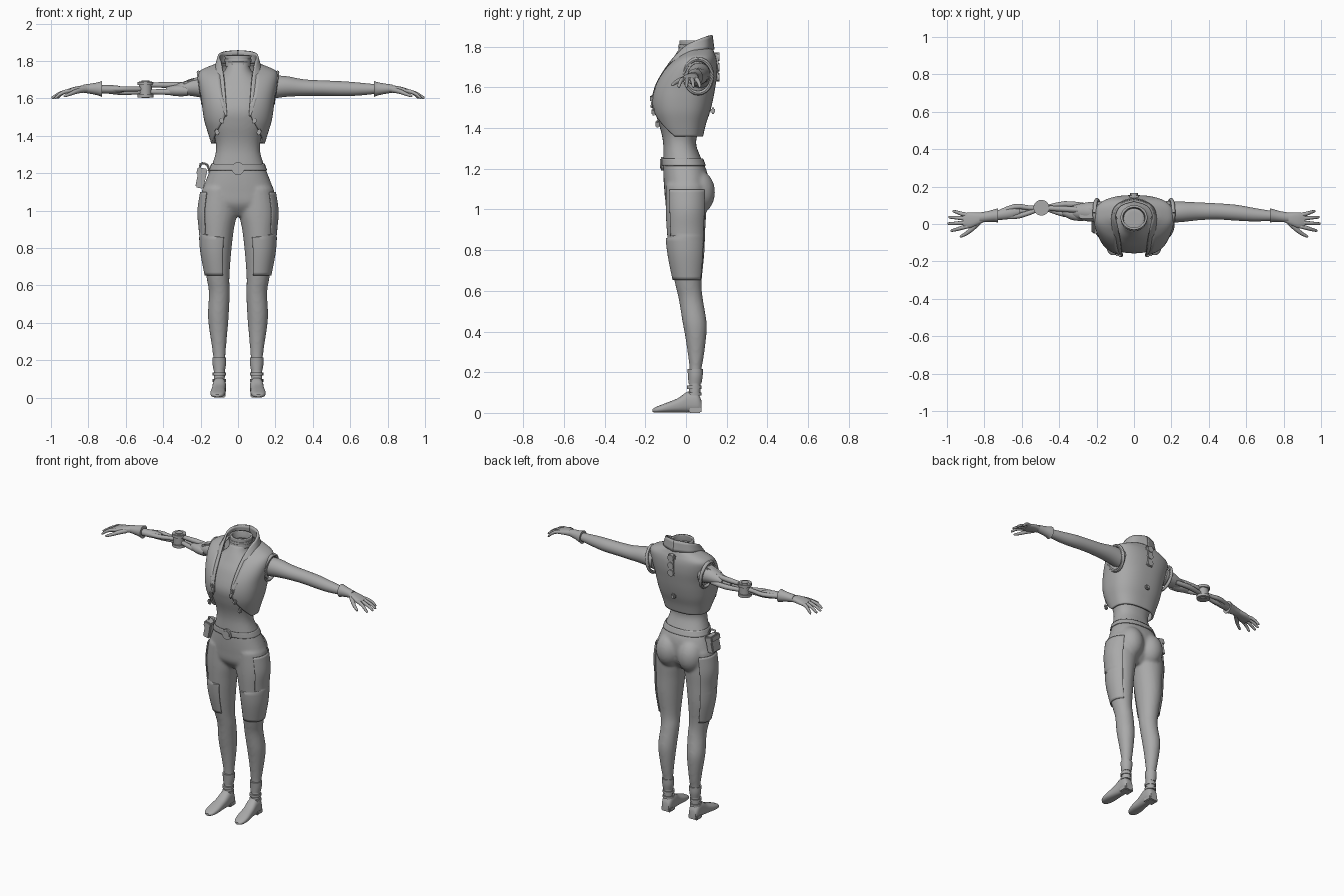
import bpy, bmesh, math
from mathutils import Vector, Matrix

old = bpy.data.objects.get("Cube")
if old:
    bpy.data.objects.remove(old, do_unlink=True)

grey = bpy.data.materials.new("plain grey")
grey.use_nodes = True
grey.diffuse_color = (0.4, 0.4, 0.4, 1)
grey.node_tree.nodes["Principled BSDF"].inputs["Base Color"].default_value = (0.4, 0.4, 0.4, 1)


def finish(name, bm, mirror=False, thick=0, remesh=0):
    bmesh.ops.recalc_face_normals(bm, faces=bm.faces)
    me = bpy.data.meshes.new(name)
    bm.to_mesh(me)
    bm.free()
    me.materials.append(grey)
    ob = bpy.data.objects.new(name, me)
    bpy.context.scene.collection.objects.link(ob)
    bpy.ops.object.select_all(action='DESELECT')
    ob.select_set(True)
    bpy.context.view_layer.objects.active = ob
    bpy.ops.object.shade_smooth_by_angle(angle=math.radians(45))
    if remesh:
        mod = ob.modifiers.new("blend", 'REMESH')
        mod.mode = 'VOXEL'
        mod.voxel_size = remesh
        mod.use_smooth_shade = True
        mod = ob.modifiers.new("relax", 'SMOOTH')
        mod.iterations = 6
    if thick:
        mod = ob.modifiers.new("thickness", 'SOLIDIFY')
        mod.thickness = thick
        mod.offset = 0
    if mirror:
        ob.modifiers.new("mirror", 'MIRROR')
    return ob


def smooth(rows, sub=4):
    """Catmull-Rom resampling of rows of numbers."""
    out = []
    for i in range(len(rows) - 1):
        p = [rows[max(0, min(len(rows) - 1, i + k))] for k in (-1, 0, 1, 2)]
        for s in range(sub):
            t = s / sub
            out.append([0.5 * (2 * b + (c - a) * t + (2 * a - 5 * b + 4 * c - d) * t * t
                               + (3 * b - a - 3 * c + d) * t ** 3) for a, b, c, d in zip(*p)])
    out.append(list(rows[-1]))
    return out


def skin(bm, rings, closed, caps):
    rings = [[bm.verts.new(p) for p in r] for r in rings]
    n = len(rings[0])
    for a, b in zip(rings, rings[1:]):
        for i in range(n if closed else n - 1):
            j = (i + 1) % n
            bm.faces.new((a[i], a[j], b[j], b[i]))
    if caps:
        bm.faces.new(rings[0])
        bm.faces.new(rings[-1])


def loft(bm, rows, axis='z', power=2.0, sub=4, n=32, side=1, caps=True):
    """Rows: station, centre, half width, low, high, optional angle range."""
    rings = []
    for row in (smooth(rows, sub) if sub else rows):
        t, c, r, lo, hi = row[:5]
        part = len(row) > 5
        a0, a1 = row[5:] if part else (0, 360)
        ring = []
        for i in range(n):
            a = math.radians(a0 + (a1 - a0) * i / (n - 1 if part else n))
            s, k = math.sin(a), math.cos(a)
            u = c + r * math.copysign(abs(s) ** (2 / power), s)
            v = (lo + hi) / 2 - (hi - lo) / 2 * math.copysign(abs(k) ** (2 / power), k)
            p = {'z': (u, v, t), 'y': (u, t, v), 'x': (t, u, v)}[axis]
            ring.append((p[0] * side, p[1], p[2]))
        rings.append(ring)
    skin(bm, rings, not part, caps and not part)


def part_loft(name, rows, mirror=False, thick=0, **kw):
    bm = bmesh.new()
    loft(bm, rows, **kw)
    return finish(name, bm, mirror, thick)


def tube(name, pts, mirror=False, n=12):
    """Round rod through points x, y, z, radius."""
    pts = smooth(pts, 3)
    rings = []
    for i, p in enumerate(pts):
        d = Vector(pts[min(i + 1, len(pts) - 1)][:3]) - Vector(pts[max(i - 1, 0)][:3])
        q = d.to_track_quat('Z', 'Y')
        rings.append([Vector(p[:3]) + q @ Vector((p[3] * math.cos(k * math.tau / n),
                      p[3] * math.sin(k * math.tau / n), 0)) for k in range(n)])
    bm = bmesh.new()
    skin(bm, rings, True, True)
    return finish(name, bm, mirror)


def box(name, pos, size, rot=0, mirror=False, bevel=0.006):
    bm = bmesh.new()
    m = Matrix.Translation(pos) @ Matrix.Rotation(rot, 4, 'Y') @ Matrix.Diagonal((*size, 1))
    bmesh.ops.create_cube(bm, size=1, matrix=m)
    bmesh.ops.bevel(bm, geom=bm.edges[:], offset=bevel, segments=2, affect='EDGES')
    return finish(name, bm, mirror)


def disc(name, pos, r, depth, axis):
    bm = bmesh.new()
    q = Vector(axis).to_track_quat('Z', 'Y').to_matrix().to_4x4()
    bmesh.ops.create_cone(bm, cap_ends=True, segments=28, radius1=r, radius2=r, depth=depth,
                          matrix=Matrix.Translation(pos) @ q)
    return finish(name, bm)


# Bodysuit: torso, hips and legs blended together
TORSO = [(1.79, 0, .06, -.035, .09), (1.75, 0, .07, -.06, .1), (1.70, 0, .12, -.09, .12),
         (1.64, 0, .16, -.125, .125), (1.54, 0, .165, -.157, .11), (1.46, 0, .15, -.146, .09),
         (1.38, 0, .123, -.122, .06), (1.32, 0, .118, -.112, .05), (1.25, 0, .137, -.112, .075),
         (1.18, 0, .165, -.112, .105), (1.10, 0, .192, -.107, .11), (1.03, 0, .19, -.097, .095),
         (.97, 0, .1, -.05, .05)]
LEG = [(1.12, .1, .091, -.1, .1), (1.0, .106, .103, -.1, .1), (.9, .112, .09, -.095, .095),
       (.78, .115, .079, -.083, .09), (.64, .107, .061, -.055, .077), (.56, .1, .056, -.036, .083),
       (.45, .105, .056, -.018, .101), (.38, .105, .051, -.005, .1), (.28, .102, .039, .01, .088),
       (.2, .1, .032, .018, .075), (.08, .1, .03, .012, .072)]
bm = bmesh.new()
loft(bm, TORSO, power=2.3)
for side in (1, -1):
    loft(bm, LEG, side=side)
    bmesh.ops.create_uvsphere(bm, u_segments=24, v_segments=16, radius=1, matrix=Matrix.Translation(
        (side * .078, .055, 1.085)) @ Matrix.Diagonal((.085, .088, .11, 1)))
finish("bodysuit", bm, remesh=.009)

# Raised outer thigh panels
panel = []
for row in smooth(LEG, 8):
    if .645 < row[0] < 1.11:
        z, c, r, lo, hi = row
        panel.append((z, c, r + .005, lo - .005, hi + .005, -24 if z < .87 else 42, 148))
part_loft("thigh_panel", panel, mirror=True, thick=.006, sub=0)

# Waistband and round buckle
part_loft("waistband", [(1.215, 0, .153, -.117, .095), (1.25, 0, .14, -.117, .081)],
          thick=.006, power=2.3, caps=False)
disc("belt_buckle", (0, -.115, 1.225), .034, .016, (0, 1, 0))
disc("buckle_centre", (0, -.12, 1.225), .024, .016, (0, 1, 0))

# Open sleeveless vest; last number is the half width of the front opening
VEST = [(1.36, .137, -.11, .078, .132), (1.42, .156, -.138, .092, .115), (1.48, .174, -.16, .112, .08),
        (1.54, .184, -.166, .127, .063), (1.60, .191, -.155, .138, .08), (1.66, .202, -.125, .147, .09),
        (1.71, .208, -.085, .148, .095), (1.742, .2, -.045, .143, .095), (1.765, .155, -.015, .135, .095),
        (1.785, .1, .0, .128, .09)]
rows = []
for z, r, lo, hi, gap in VEST:
    a = math.degrees(math.asin(min(1, (gap / r) ** 1.25)))
    rows.append((z, 0, r, lo, hi, a, 360 - a))
part_loft("vest", rows, thick=.012, power=2.5, n=56)

# Shawl collar running down into the lapels
outer = [(0, .135, 1.785), (.09, .1, 1.785), (.117, .04, 1.775), (.117, -.03, 1.74),
         (.112, -.095, 1.67), (.096, -.148, 1.59), (.066, -.17, 1.5)]
inner = [(0, .125, 1.857), (.072, .1, 1.85), (.102, .045, 1.828), (.09, -.015, 1.79),
         (.075, -.085, 1.71), (.066, -.145, 1.61), (.058, -.168, 1.51)]
bm = bmesh.new()
skin(bm, [[Vector(a).lerp(Vector(b), t / 4) for t in range(5)]
          for a, b in zip(smooth(outer, 6), smooth(inner, 6))], False, False)
finish("shawl_collar", bm, mirror=True, thick=.012)

# Neck rim, open at the top
part_loft("neck_rim", [(1.77, 0, .062, -.035, .09), (1.80, 0, .062, -.028, .09),
                       (1.83, 0, .066, -.025, .095)], thick=.012, caps=False)
part_loft("neck_band", [(1.795, 0, .068, -.036, .096), (1.81, 0, .068, -.034, .096)],
          thick=.006, caps=False)

# Armhole rims
rim = [(.198 + .012 * math.cos(k * math.tau / 24), .06 + .068 * math.sin(k * math.tau / 24),
        1.655 + .083 * math.cos(k * math.tau / 24), .011) for k in range(25)]
tube("armhole_rim", rim, mirror=True, n=8)

# Vest fasteners and back hardware
for x, y, z in ((.073, -.166, 1.545), (.088, -.16, 1.48), (.112, -.14, 1.42)):
    box("vest_clasp", (x, y, z), (.022, .02, .034), .3, mirror=True)
box("spine_plate", (0, .148, 1.70), (.05, .022, .14))
for z in (1.65, 1.70, 1.75):
    disc("spine_socket", (0, .152, z), .021, .026, (0, 1, 0))
box("back_button", (0, .132, 1.485), (.03, .022, .03))

# Natural left arm
part_loft("left_arm", [(.17, .065, .058, 1.595, 1.72), (.25, .065, .055, 1.608, 1.72),
                       (.35, .068, .047, 1.613, 1.702), (.45, .067, .043, 1.614, 1.696),
                       (.55, .06, .042, 1.612, 1.692), (.64, .05, .036, 1.615, 1.685),
                       (.74, .043, .026, 1.625, 1.675)], axis='x')

# Cuffs, palms and fingers
part_loft("glove_cuff", [(.728, .045, .038, 1.608, 1.692), (.745, .045, .034, 1.615, 1.687),
                         (.78, .04, .029, 1.623, 1.68), (.825, .035, .026, 1.63, 1.674)],
          mirror=True, axis='x')
part_loft("palm", [(.8, .036, .024, 1.632, 1.67), (.84, .027, .034, 1.63, 1.668),
                   (.88, .02, .042, 1.626, 1.66), (.915, .018, .038, 1.622, 1.648)],
          mirror=True, axis='x', power=2.4)
for y0, x1, y1 in ((.047, .97, .068), (.028, .992, .036), (.008, .997, .002), (-.012, .98, -.035)):
    tube("finger", [(.885, y0, 1.642, .011), (.92, y0 + (y1 - y0) * .35, 1.637, .011),
                    ((x1 + .92) / 2, y0 + (y1 - y0) * .75, 1.624, .009),
                    (x1 - .006, y1, 1.605, .007), (x1, y1, 1.602, .003)], mirror=True, n=10)
tube("thumb", [(.83, .01, 1.645, .015), (.865, -.025, 1.637, .013), (.895, -.05, 1.625, .01),
               (.925, -.066, 1.613, .007), (.93, -.069, 1.611, .003)], mirror=True, n=10)

# Mechanical right arm: socket, rods, elbow hinge and forearm struts
part_loft("shoulder_socket", [(-.17, .065, .055, 1.6, 1.715), (-.24, .065, .052, 1.612, 1.708),
                              (-.29, .066, .042, 1.618, 1.69), (-.33, .068, .03, 1.625, 1.675)], axis='x')
part_loft("upper_arm_shell", [(-.27, .05, .034, 1.612, 1.67), (-.33, .055, .034, 1.612, 1.672),
                              (-.385, .065, .018, 1.622, 1.66)], axis='x')
box("shoulder_bracket", (-.245, .06, 1.69), (.1, .06, .026), -.35)
for y, z in ((.045, 1.635), (.098, 1.635), (.072, 1.672)):
    tube("upper_arm_rod", [(-.26, y, z, .014), (-.37, y + .008, z, .016), (-.48, .086, z, .012)])
disc("elbow_hinge", (-.495, .087, 1.648), .034, .085, (0, 0, 1))
for z in (1.615, 1.68):
    disc("elbow_cap", (-.495, .087, z), .042, .018, (0, 0, 1))
disc("elbow_axle", (-.495, .087, 1.648), .022, .094, (0, 0, 1))
for y, z in ((.092, 1.65), (.04, 1.65), (.066, 1.633)):
    tube("forearm_strut", [(-.5, .085, z, .012), (-.56, (y + .08) / 2, z, .013),
                           (-.64, y, z, .014), (-.76, .043, 1.65, .014)])
part_loft("forearm_shell", [(-.61, .065, .016, 1.633, 1.66), (-.66, .058, .03, 1.626, 1.67),
                            (-.75, .043, .024, 1.628, 1.672)], axis='x')

# Hip pouch with flap and hook
box("hip_pouch", (-.197, -.005, 1.17), (.045, .085, .1), .2)
box("pouch_flap", (-.193, -.005, 1.208), (.054, .092, .04), .2)
tube("pouch_loop", [(-.2, -.02, 1.21, .006), (-.2, -.02, 1.25, .006), (-.165, -.02, 1.245, .006),
                    (-.15, -.02, 1.2, .006)], n=8)

# Boots: shaft cuff, ankle straps, shoe and heel
part_loft("boot_cuff", [(.215, .1, .036, .007, .083), (.18, .1, .036, .01, .082),
                        (.145, .1, .03, .012, .076)], mirror=True)
for z in (.085, .118):
    part_loft("ankle_strap", [(z, .1, .035, .004, .077), (z + .016, .1, .035, .004, .077)],
              mirror=True, sub=1)
part_loft("shoe", [(.076, .1, .024, .004, .06), (.055, .1, .034, .002, .1), (.01, .1, .036, .002, .105),
                   (-.04, .104, .037, .002, .072), (-.1, .108, .04, .001, .048),
                   (-.145, .11, .032, .001, .03), (-.165, .11, .013, .004, .018)],
          mirror=True, axis='y', power=2.5)
box("boot_heel", (.1, .045, .015), (.066, .06, .03), mirror=True, bevel=.005)
